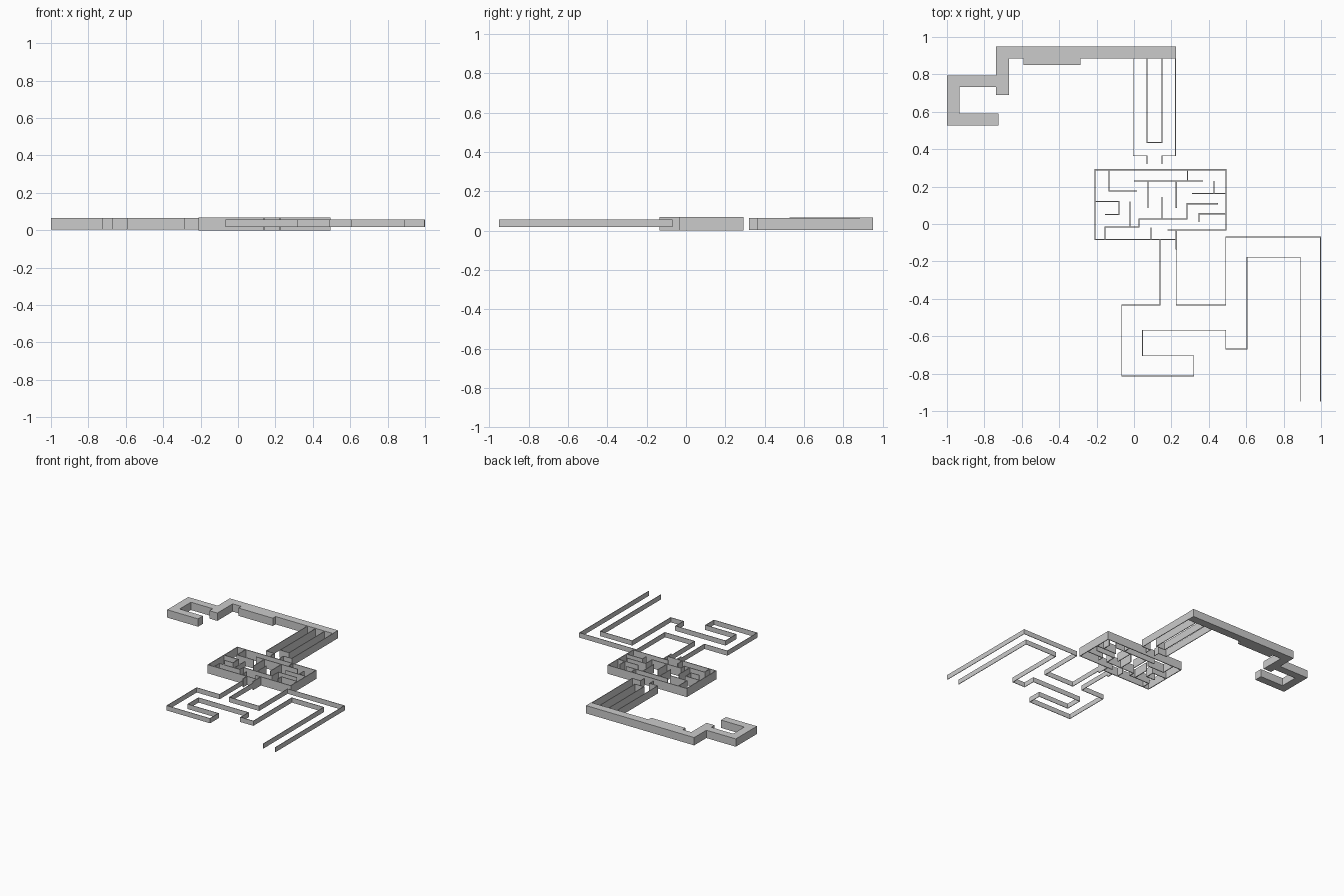
import bpy
import bmesh
from mathutils import Vector

cube = bpy.data.objects.get("Cube")
if cube:
    bpy.data.objects.remove(cube, do_unlink=True)

grey = bpy.data.materials.new("plain_grey")
grey.use_nodes = True
grey.diffuse_color = (0.6, 0.6, 0.6, 1)
grey.node_tree.nodes["Principled BSDF"].inputs["Base Color"].default_value = grey.diffuse_color


def corners(x, y, turns, moving_in_x):
    """Right-angled path: each turn gives the next x or y, alternately."""
    points = [Vector((x, y))]
    for target in turns:
        if moving_in_x:
            x = target
        else:
            y = target
        points.append(Vector((x, y)))
        moving_in_x = not moving_in_x
    return points


def across(x, y, *turns):
    return corners(x, y, turns, True)


def along(x, y, *turns):
    return corners(x, y, turns, False)


def ribbon(path, thick):
    """Outline of a wall of even thickness with mitred corners."""
    normals = [(b - a).normalized().orthogonal() for a, b in zip(path, path[1:])]
    offsets = [normals[0]]
    offsets += [a + b for a, b in zip(normals, normals[1:])]
    offsets.append(normals[-1])
    half = thick / 2
    left = [p + o * half for p, o in zip(path, offsets)]
    right = [p - o * half for p, o in zip(path, offsets)]
    return left + right[::-1]


def build(name, outlines, low, high):
    """Raise flat outlines into one solid object."""
    bm = bmesh.new()
    for outline in outlines:
        base = bm.faces.new([bm.verts.new((p.x, p.y, low)) for p in outline])
        raised = bmesh.ops.extrude_face_region(bm, geom=[base])["geom"]
        verts = [v for v in raised if isinstance(v, bmesh.types.BMVert)]
        bmesh.ops.translate(bm, verts=verts, vec=(0, 0, high - low))
    bmesh.ops.recalc_face_normals(bm, faces=bm.faces)
    mesh = bpy.data.meshes.new(name)
    bm.to_mesh(mesh)
    bm.free()
    mesh.materials.append(grey)
    obj = bpy.data.objects.new(name, mesh)
    bpy.context.collection.objects.link(obj)


def walls(name, paths, thick, low, high):
    build(name, [ribbon(path, thick) for path in paths], low, high)


# Solid winding block at the back
block_end, block_back, block_front = 0.225, 0.95, 0.885
step_left, step_right = -0.738, -0.667
build("back_passage", [
    across(step_left, block_back, block_end, block_front, -0.285, 0.85, -0.59,
           block_front, step_right, 0.69, step_left, 0.733, -0.933, 0.59,
           -0.725, 0.527, -1, 0.795, step_left),
], 0.003, 0.066)

# Long corridor between the block and the maze
neck_left, neck_right = 0.07, 0.15
shoulder, neck_end = 0.365, 0.32
walls("corridor_walls", [
    along(-0.004, block_front, shoulder, neck_left, neck_end),
    along(0.223, block_front, shoulder, neck_right, neck_end),
    along(neck_left, block_front, 0.435, neck_right, block_front),
], 0.005, 0.003, 0.064)

# Central maze: outer shell and entrance
west, east, north, south = -0.209, 0.492, 0.29, -0.083
porch, gate_left, gate_right, gate_end = -0.032, 0.139, 0.226, -0.136
walls("maze_outer_walls", [
    along(gate_left, gate_end, south, west, north, east, porch, 0.18),
    along(gate_right, porch, gate_end),
    across(gate_left, south, gate_right),
], 0.006, 0, 0.069)

# Central maze: partitions hanging off a few shared lines
hall, hall_foot, ledge, shelf, floor = 0.23, 0.086, 0.163, 0.12, -0.016
nook, spine = -0.155, 0.027
walls("maze_partitions", [
    along(-0.134, north, 0.177, 0.016),
    across(0, hall, 0.37),
    along(0.286, north, hall),
    along(0.075, hall, hall_foot),
    along(gate_right, hall, hall_foot),
    along(0.428, hall, ledge),
    across(0.31, ledge, east),
    across(west, shelf, -0.08, 0.05, nook),
    along(-0.022, shelf, floor),
    along(nook, south, floor, spine, spine, 0.283, 0.108, 0.45),
    along(neck_right, spine, 0.145),
    across(east, 0.055, 0.348, 0.01),
    along(0.09, south, -0.02),
], 0.006, 0, 0.069)

# Low winding path at the front
bend, yard, path_end, path_top = -0.433, 0.491, -0.95, -0.07
walls("front_path_walls", [
    along(gate_left, -0.08, bend, -0.065, -0.813, 0.32, -0.705, 0.046, -0.568,
          yard, -0.668, 0.604, -0.178, 0.889, path_end),
    along(gate_right, path_top, bend, yard, path_top, 0.997, path_end),
], 0.004, 0.018, 0.057)
